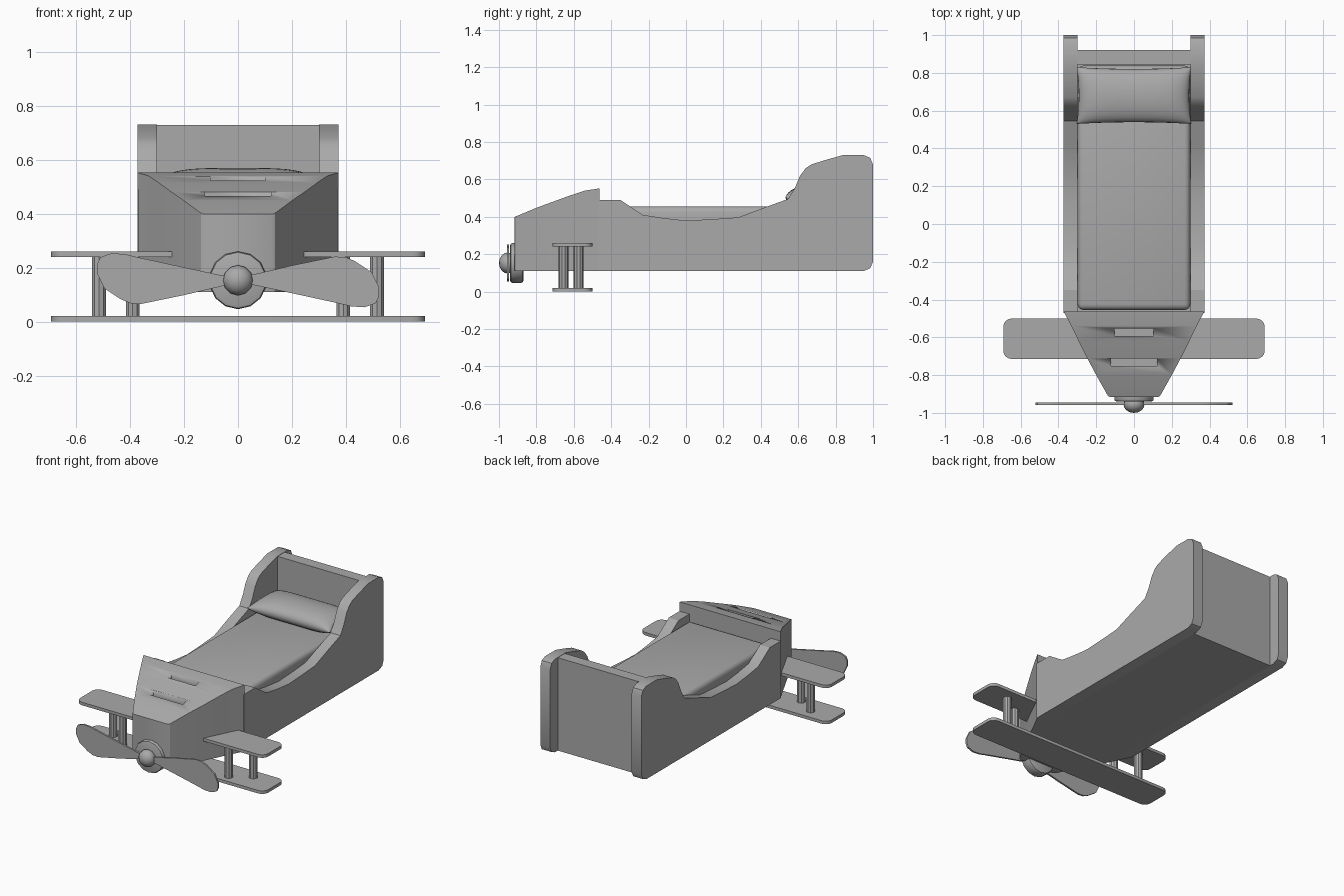
import bpy, bmesh, math
from mathutils import Matrix

if "Cube" in bpy.data.objects:
    bpy.data.objects.remove(bpy.data.objects["Cube"], do_unlink=True)

GREY = (0.4, 0.4, 0.4, 1)
mat = bpy.data.materials.new("plain grey")
mat.use_nodes = True
mat.diffuse_color = GREY
mat.node_tree.nodes["Principled BSDF"].inputs["Base Color"].default_value = GREY


def finish(bm, name, angle=30):
    bmesh.ops.recalc_face_normals(bm, faces=bm.faces)
    mesh = bpy.data.meshes.new(name)
    bm.to_mesh(mesh)
    bm.free()
    mesh.materials.append(mat)
    ob = bpy.data.objects.new(name, mesh)
    bpy.context.collection.objects.link(ob)
    bpy.ops.object.select_all(action="DESELECT")
    ob.select_set(True)
    bpy.context.view_layer.objects.active = ob
    bpy.ops.object.shade_smooth_by_angle(angle=math.radians(angle))
    return ob


def extrude(name, points, vector, angle=30):
    """Solid made by sweeping a closed outline along a vector."""
    bm = bmesh.new()
    face = bm.faces.new([bm.verts.new(p) for p in points])
    new = bmesh.ops.extrude_face_region(bm, geom=[face])["geom"]
    bmesh.ops.translate(bm, vec=vector, verts=[v for v in new if isinstance(v, bmesh.types.BMVert)])
    return finish(bm, name, angle)


def box(name, x, y, z, bevel=0.0, segments=3, vertical_only=False):
    bm = bmesh.new()
    bmesh.ops.create_cube(bm, size=1)
    for v in bm.verts:
        v.co = [(a + b) / 2 + c * (b - a) for (a, b), c in zip((x, y, z), v.co)]
    if bevel:
        edges = [e for e in bm.edges if not vertical_only
                 or abs(e.verts[0].co.z - e.verts[1].co.z) > 1e-4]
        bmesh.ops.bevel(bm, geom=edges, offset=bevel, segments=segments, profile=0.5, affect="EDGES")
    return finish(bm, name)


def cylinder(name, centre, radius, depth, sides, axis="Z", bevel=0.0):
    bm = bmesh.new()
    bmesh.ops.create_cone(bm, cap_ends=True, segments=sides, radius1=radius, radius2=radius, depth=depth)
    if bevel:
        rims = [e for e in bm.edges if abs(e.verts[0].co.z - e.verts[1].co.z) < 1e-5]
        bmesh.ops.bevel(bm, geom=rims, offset=bevel, segments=2, profile=0.5, affect="EDGES")
    rot = Matrix.Rotation(math.pi / 2, 4, "X") if axis == "Y" else Matrix()
    bmesh.ops.transform(bm, matrix=Matrix.Translation(centre) @ rot, verts=bm.verts)
    return finish(bm, name)


# Side panels with a dipped top edge and tall head end
side = [(-0.47, 0.11), (0.95, 0.11), (0.985, 0.125), (1, 0.16), (1, 0.68), (0.985, 0.715),
        (0.95, 0.73), (0.84, 0.73), (0.75, 0.705), (0.67, 0.68), (0.64, 0.66), (0.61, 0.62),
        (0.58, 0.55), (0.545, 0.495), (0.42, 0.45), (0.28, 0.397), (0.14, 0.387), (0, 0.38),
        (-0.12, 0.393), (-0.23, 0.41), (-0.29, 0.45), (-0.35, 0.49), (-0.47, 0.49)]
for label, x in (("left", 0.3), ("right", -0.372)):
    extrude(label + "_side_panel", [(x, y, z) for y, z in side], (0.072, 0, 0))

# Headboard, base and mattress
box("headboard", (-0.3, 0.3), (0.845, 0.92), (0.11, 0.728))
box("bed_base", (-0.3, 0.3), (-0.47, 0.85), (0.11, 0.25))
box("mattress", (-0.298, 0.298), (-0.455, 0.838), (0.24, 0.455), 0.03)

# Pillow: two bulging sheets sharing a pinched rim
bm = bmesh.new()
bmesh.ops.create_grid(bm, x_segments=24, y_segments=16, size=1)
bmesh.ops.duplicate(bm, geom=bm.verts[:] + bm.edges[:] + bm.faces[:])
half = len(bm.verts) // 2
for i, v in enumerate(bm.verts):
    u, w = math.sin(v.co.x * math.pi / 2), math.sin(v.co.y * math.pi / 2)
    puff = max(0, (1 - u ** 4) * (1 - w ** 2)) ** 0.45
    v.co = (0.303 * u * (1 - 0.035 * (1 - w * w)),
            0.68 + 0.15 * w * (1 - 0.06 * (1 - u * u)),
            0.503 + 0.066 * puff * (1 if i < half else -1))
bmesh.ops.remove_doubles(bm, verts=bm.verts, dist=1e-4)
finish(bm, "pillow", 80)

# Tapered nose lofted through upright sections: y, half width, top height
sections = [(-0.917, 0.125, 0.398), (-0.91, 0.138, 0.402), (-0.8, 0.2, 0.448), (-0.71, 0.248, 0.481),
            (-0.62, 0.293, 0.514), (-0.54, 0.332, 0.54), (-0.463, 0.372, 0.552)]
bm = bmesh.new()
rings = [[bm.verts.new(p) for p in ((-w, y, 0.11), (w, y, 0.11), (w, y, h), (-w, y, h))]
         for y, w, h in sections]
for a, b in zip(rings, rings[1:]):
    for i in range(4):
        j = (i + 1) % 4
        bm.faces.new((a[i], a[j], b[j], b[i]))
bm.faces.new(rings[0])
bm.faces.new(rings[-1])
nose = finish(bm, "nose")

# Two vent slots sunk into the nose top
for y, z, w in ((-0.572, 0.53, 0.102), (-0.733, 0.472, 0.122)):
    cutter = box("slot_cutter", (-w, w), (y - 0.02, y + 0.02), (z - 0.03, z + 0.1))
    cutter.hide_render = True
    cut = nose.modifiers.new("slot", "BOOLEAN")
    cut.operation, cut.object, cut.solver = "DIFFERENCE", cutter, "EXACT"
    bpy.context.view_layer.objects.active = nose
    bpy.ops.object.modifier_apply(modifier=cut.name)
    bpy.data.objects.remove(cutter, do_unlink=True)

# Wings joined by staggered struts
for label, z in (("lower", 0.0), ("upper", 0.24)):
    box(label + "_wing", (-0.692, 0.692), (-0.715, -0.5), (z, z + 0.02), 0.045, 4, True)
for label, s in (("left", 1), ("right", -1)):
    cylinder(label + "_front_strut", (s * 0.39, -0.655, 0.13), 0.027, 0.23, 10)
    cylinder(label + "_rear_strut", (s * 0.515, -0.575, 0.13), 0.027, 0.23, 10)

# Propeller: mounting disc, two blades and spinner
HUB = 0.153
cylinder("propeller_disc", (0, -0.905, HUB), 0.107, 0.07, 14, "Y", 0.012)
blade = [(0, 0.02), (0.06, 0.022), (0.2, 0.055), (0.36, 0.088), (0.4, 0.085), (0.435, 0.07),
         (0.495, 0.03), (0.522, -0.025), (0.522, -0.06), (0.51, -0.085), (0.47, -0.1),
         (0.42, -0.097), (0.37, -0.085), (0.2, -0.048), (0.06, -0.018), (0, -0.016)]
for label, s in (("left", 1), ("right", -1)):
    extrude(label + "_propeller_blade", [(s * x, -0.958, HUB + s * z) for x, z in blade], (0, 0.012, 0))
bm = bmesh.new()
bmesh.ops.create_uvsphere(bm, u_segments=12, v_segments=8, radius=0.056)
place = Matrix.Translation((0, -0.954, HUB)) @ Matrix.Rotation(math.pi / 2, 4, "X")
bmesh.ops.transform(bm, matrix=place @ Matrix.Diagonal((1, 1, 0.82, 1)), verts=bm.verts)
finish(bm, "spinner", 50)
